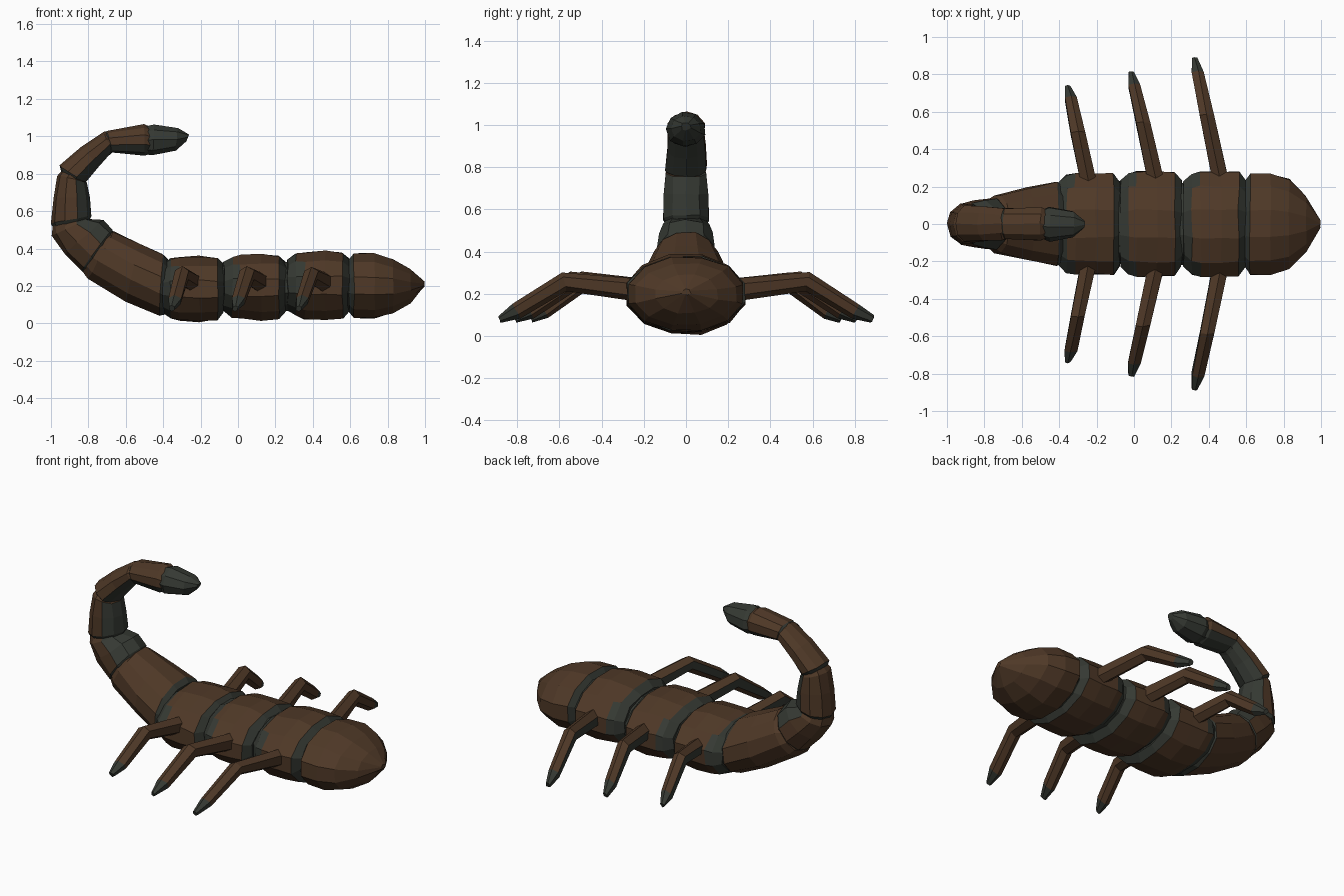
import bpy, bmesh, math, random
from mathutils import Vector

if "Cube" in bpy.data.objects:
    bpy.data.objects.remove(bpy.data.objects["Cube"])

random.seed(4)


def material(name, rgb):
    m = bpy.data.materials.new(name)
    m.diffuse_color = (*rgb, 1)
    m.use_nodes = True
    m.node_tree.nodes["Principled BSDF"].inputs["Base Color"].default_value = m.diffuse_color
    return m


BROWN = material("shell brown", (0.078, 0.040, 0.020))
DARK = material("joint grey green", (0.036, 0.041, 0.033))


def loft(name, rings, dark, jitter=0.0):
    """Skin closed rings of points; dark(strip, last_strip, normal) picks the colour."""
    bm = bmesh.new()
    loops = [[bm.verts.new(p + Vector([random.uniform(-jitter, jitter) for _ in range(3)]))
              for p in ring] for ring in rings]
    n, last = len(rings[0]), len(rings) - 2
    strip = {}
    for i in range(len(loops) - 1):
        for k in range(n):
            j = (k + 1) % n
            f = bm.faces.new((loops[i][k], loops[i][j], loops[i + 1][j], loops[i + 1][k]))
            strip[f] = i
    strip[bm.faces.new(loops[0])] = 0
    strip[bm.faces.new(loops[-1])] = last
    bmesh.ops.recalc_face_normals(bm, faces=bm.faces[:])
    for f, i in strip.items():
        f.material_index = int(bool(dark(i, last, f.normal)))
    mesh = bpy.data.meshes.new(name)
    bm.to_mesh(mesh)
    bm.free()
    mesh.materials.append(BROWN)
    mesh.materials.append(DARK)
    ob = bpy.data.objects.new(name, mesh)
    bpy.context.collection.objects.link(ob)
    return ob


def ring(bx, bz, tx, tz, hw, n=12):
    """Oval ring from its bottom/outer point, top/inner point and half width."""
    b, t = Vector((bx, 0, bz)), Vector((tx, 0, tz))
    c, up = (b + t) / 2, (t - b) / 2
    pts = []
    for k in range(n):
        a = 2 * math.pi * (k + 0.5) / n
        pts.append(c + up * math.sin(a) * 1.03 + Vector((0, hw * math.cos(a) * 1.03, 0)))
    return pts


def upright(stations):
    return [ring(x, b, x, t, w) for x, b, t, w in stations]


# head
loft("head", upright([(0.585, .07, .33, .22), (0.62, .03, .378, .272), (0.73, .028, .374, .272),
                      (0.83, .055, .342, .24), (0.92, .11, .29, .15), (0.995, .195, .222, .02)]),
     lambda i, last, n: i == 0, 0.004)

# three plated body segments
for k, (x0, bot, top, w) in enumerate([(-0.405, .008, .358, .27), (-0.075, .015, .37, .28),
                                       (0.265, .018, .388, .28)]):
    loft(f"body_segment_{k + 1}",
         upright([(x0, bot + .05, top - .045, w - .05), (x0 + .045, bot + .018, top - .012, w - .01),
                  (x0 + .09, bot + .006, top - .006, w), (x0 + .20, bot, top, w),
                  (x0 + .295, bot + .01, top - .01, w), (x0 + .33, bot + .05, top - .045, w - .05)]),
         lambda i, last, n: i in (0, last) or (i == 1 and n.z > -0.3 and abs(n.y) > 0.5), 0.005)

# dark flesh showing in the grooves
loft("body_core", upright([(-0.46, .075, .32, .2), (0.65, .06, .335, .23)]), lambda i, last, n: True)

# tail segments: rings given as outer point, inner point, half width
tail = [
    ("tail_base", [(-.385, .05, -.375, .34, .20), (-.42, .042, -.405, .368, .225),
                   (-.60, .118, -.53, .43, .195), (-.80, .24, -.665, .49, .155),
                   (-.83, .275, -.69, .48, .13)]),
    ("tail_link_1", [(-.815, .27, -.67, .48, .12), (-.84, .285, -.675, .50, .14),
                     (-.925, .37, -.725, .55, .128), (-.99, .47, -.80, .56, .11),
                     (-.99, .52, -.80, .57, .095)]),
    ("tail_link_2", [(-.98, .50, -.80, .55, .09), (-1.0, .535, -.785, .575, .11),
                     (-.985, .67, -.795, .67, .105), (-.965, .79, -.815, .755, .10),
                     (-.94, .82, -.83, .76, .085)]),
    ("tail_link_3", [(-.94, .79, -.835, .745, .075), (-.955, .84, -.82, .755, .098),
                     (-.84, .94, -.745, .84, .092), (-.715, 1.025, -.675, .915, .085),
                     (-.68, 1.02, -.665, .93, .07)]),
    ("tail_link_4", [(-.73, 1.0, -.69, .90, .065), (-.70, 1.03, -.67, .915, .085),
                     (-.50, 1.06, -.50, .90, .09), (-.46, 1.045, -.465, .91, .075)]),
]
for name, st in tail:
    inner = (Vector((st[2][2], 0, st[2][3])) - Vector((st[2][0], 0, st[2][1]))).normalized()
    reach = 2 if name == "tail_base" else 0.55
    loft(name, [ring(*s, n=12 if name == "tail_base" else 10) for s in st],
         lambda i, last, n, d=inner, r=reach: i == 0 or n.dot(d) > r, 0.004)

# stinger tip
loft("stinger", [ring(*s, n=9) for s in [(-.49, 1.05, -.49, .905, .075), (-.45, 1.06, -.455, .90, .092),
                                        (-.32, 1.045, -.335, .925, .07), (-.262, 1.012, -.275, .975, .022)]],
     lambda i, last, n: True, 0.003)

# legs: base, knee, shin and tip sections, mirrored over y
for k, (x, y, tipx, tipy) in enumerate([(0.47, .20, .325, .885), (0.125, .20, -.015, .81),
                                        (-0.235, .18, -.352, .735)]):
    for side, s in (("left", 1), ("right", -1)):
        rings = []
        for f, z, w, h in [(0, .215, .05, .055), (.55, .258, .043, .046),
                           (.88, .118, .038, .034), (1, .08, .016, .016)]:
            c = Vector((x + (tipx - x) * f, s * (y + (tipy - y) * f), z))
            lean = .25 if 0 < f < .6 else (.5 if f >= .6 else 0)
            pts = []
            for j in range(6):
                a = math.pi * (2 * j + 1) / 6
                pts.append(c + Vector((w * math.cos(a), s * (lean * h * math.sin(a)),
                                       h * math.sin(a))))
            rings.append(pts)
        loft(f"leg_{k + 1}_{side}", rings,
             lambda i, last, n: i == last or n.x < -0.75, 0.003)
